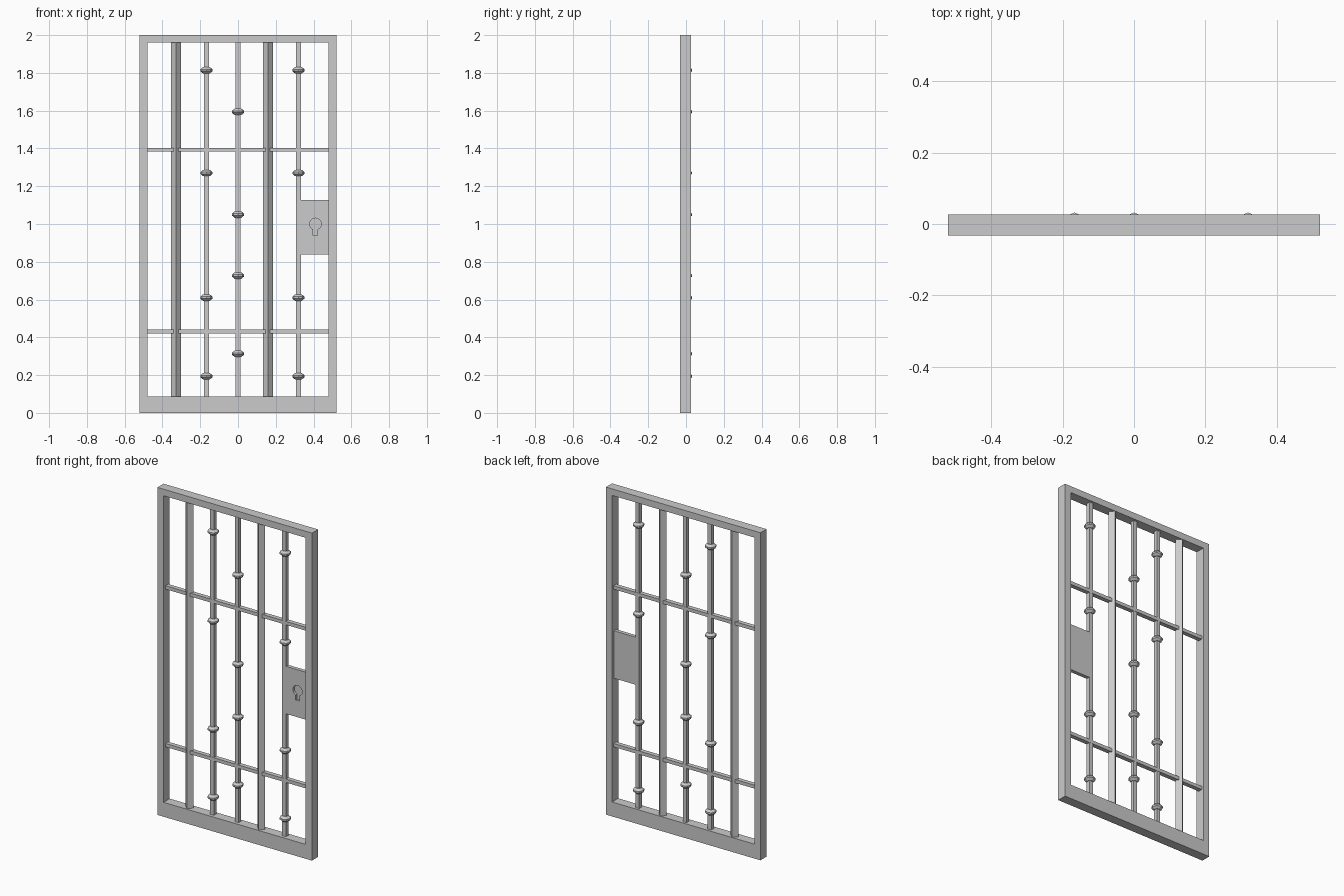
import bpy, bmesh, math

if "Cube" in bpy.data.objects:
    bpy.data.objects.remove(bpy.data.objects["Cube"])


def finish(name, bm):
    bmesh.ops.recalc_face_normals(bm, faces=bm.faces[:])
    me = bpy.data.meshes.new(name)
    bm.to_mesh(me)
    bm.free()
    ob = bpy.data.objects.new(name, me)
    bpy.context.collection.objects.link(ob)
    return ob


def box(name, x0, x1, y0, y1, z0, z1):
    bm = bmesh.new()
    bmesh.ops.create_cube(bm, size=1)
    for v in bm.verts:
        v.co.x = x1 if v.co.x > 0 else x0
        v.co.y = y1 if v.co.y > 0 else y0
        v.co.z = z1 if v.co.z > 0 else z0
    return finish(name, bm)


def extrude_y(bm, depth):
    ext = bmesh.ops.extrude_face_region(bm, geom=bm.faces[:])
    for g in ext["geom"]:
        if isinstance(g, bmesh.types.BMVert):
            g.co.y += depth


def diamond_bar(name, x, r, z0, z1):
    bm = bmesh.new()
    bmesh.ops.create_cone(bm, cap_ends=True, segments=4, radius1=r, radius2=r, depth=z1 - z0)
    bmesh.ops.translate(bm, verts=bm.verts[:], vec=(x, 0, (z0 + z1) / 2))
    return finish(name, bm)


def collar(name, x, z, n=8):
    # Faceted ring bulging around a bar
    profile = [(0.018, -0.017), (0.032, -0.005), (0.032, 0.005), (0.018, 0.017)]
    bm = bmesh.new()
    rings = [[bm.verts.new((x + r * math.cos(2 * math.pi * i / n),
                            r * math.sin(2 * math.pi * i / n), z + h))
              for i in range(n)] for r, h in profile]
    for a, b in zip(rings, rings[1:]):
        for i in range(n):
            j = (i + 1) % n
            bm.faces.new((a[i], a[j], b[j], b[i]))
    bm.faces.new(rings[0])
    bm.faces.new(rings[-1])
    return finish(name, bm)


# Outer frame with a taller bottom rail
FRONT, BACK = -0.032, 0.027
X, XI, Z0, Z1 = 0.522, 0.48, 0.088, 1.96
bm = bmesh.new()
outer = [bm.verts.new((x, FRONT, z)) for x, z in ((-X, 0), (X, 0), (X, 2), (-X, 2))]
inner = [bm.verts.new((x, FRONT, z)) for x, z in ((-XI, Z0), (XI, Z0), (XI, Z1), (-XI, Z1))]
for i in range(4):
    j = (i + 1) % 4
    bm.faces.new((outer[i], outer[j], inner[j], inner[i]))
extrude_y(bm, BACK - FRONT)
finish("door_frame", bm)

# Thick diamond bars
for i, x in enumerate((-0.328, 0.158)):
    diamond_bar(f"diamond_bar_{i}", x, 0.026, Z0, Z1)

# Thin square bars with their collars
side_z = (1.814, 1.27, 0.61, 0.194)
mid_z = (1.594, 1.05, 0.727, 0.313)
for i, (x, heights) in enumerate(((-0.167, side_z), (0.0, mid_z), (0.32, side_z))):
    box(f"thin_bar_{i}", x - 0.0125, x + 0.0125, -0.0125, 0.0125, Z0, Z1)
    for k, z in enumerate(heights):
        collar(f"collar_{i}_{k}", x, z)

# Horizontal cross bars
for i, z in enumerate((0.43, 1.393)):
    box(f"cross_bar_{i}", -XI, XI, -0.0135, 0.0135, z - 0.0105, z + 0.0105)

# Lock plate
plate = box("lock_plate", 0.328, XI, -0.0115, 0.0115, 0.838, 1.128)

# Keyhole recess cut into the front of the plate
bm = bmesh.new()
cx, cz, r, w = 0.41, 1.0, 0.031, 0.012
a0 = math.asin(w / r)
pts = [(cx - w, 0.94), (cx + w, 0.94)]
for i in range(15):
    a = -math.pi / 2 + a0 + (2 * math.pi - 2 * a0) * i / 14
    pts.append((cx + r * math.cos(a), cz + r * math.sin(a)))
bm.faces.new([bm.verts.new((x, -0.03, z)) for x, z in pts])
extrude_y(bm, 0.032)
cutter = finish("keyhole_cutter", bm)
cutter.hide_render = True
cutter.hide_viewport = True
mod = plate.modifiers.new("keyhole", "BOOLEAN")
mod.operation = "DIFFERENCE"
mod.solver = "EXACT"
mod.object = cutter
